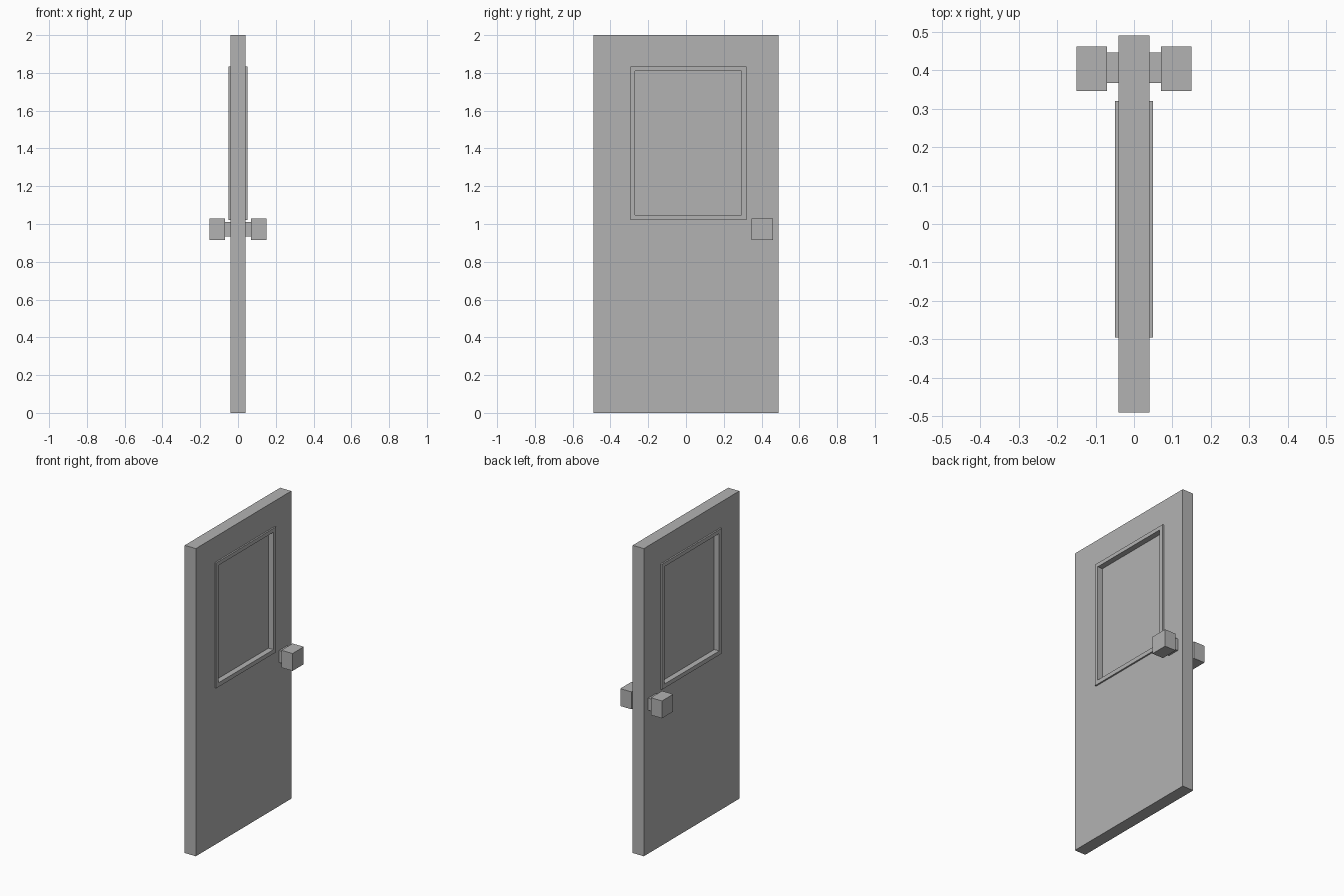
import bpy
import bmesh

default = bpy.data.objects.get("Cube")
if default:
    bpy.data.objects.remove(default, do_unlink=True)

# Single flat grey
GREY = (0.45, 0.45, 0.45, 1.0)
grey = bpy.data.materials.new("grey_paint")
grey.use_nodes = True
grey.diffuse_color = GREY
bsdf = next(n for n in grey.node_tree.nodes if n.type == 'BSDF_PRINCIPLED')
bsdf.inputs["Base Color"].default_value = GREY


def finish(name, bm):
    bmesh.ops.recalc_face_normals(bm, faces=bm.faces[:])
    mesh = bpy.data.meshes.new(name)
    bm.to_mesh(mesh)
    bm.free()
    mesh.materials.append(grey)
    obj = bpy.data.objects.new(name, mesh)
    bpy.context.collection.objects.link(obj)
    return obj


def corners(bm, x, rect):
    y0, y1, z0, z1 = rect
    return [bm.verts.new((x, y, z)) for y, z in ((y0, z0), (y1, z0), (y1, z1), (y0, z1))]


def extrude_x(bm, depth):
    """Extrude every face along x into a solid."""
    result = bmesh.ops.extrude_face_region(bm, geom=bm.faces[:], use_keep_orig=True)
    moved = [g for g in result["geom"] if isinstance(g, bmesh.types.BMVert)]
    bmesh.ops.translate(bm, verts=moved, vec=(depth, 0, 0))


def box(name, x0, x1, rect):
    bm = bmesh.new()
    bm.faces.new(corners(bm, x0, rect))
    extrude_x(bm, x1 - x0)
    return finish(name, bm)


def ring(name, half, outer, inner):
    """Rectangular plate with a rectangular opening through it."""
    bm = bmesh.new()
    a, b = corners(bm, -half, outer), corners(bm, -half, inner)
    for i in range(4):
        j = (i + 1) % 4
        bm.faces.new((a[i], a[j], b[j], b[i]))
    extrude_x(bm, 2 * half)
    return finish(name, bm)


# Rectangles as y min, y max, z min, z max
door = (-0.49, 0.49, 0.0, 2.0)
frame = (-0.295, 0.32, 1.02, 1.835)
opening = (-0.27, 0.293, 1.047, 1.81)
neck = (0.366, 0.446, 0.933, 1.011)
knob = (0.346, 0.461, 0.915, 1.028)

# Door leaf, raised window frame and recessed pane
ring("door_slab", 0.04, door, frame)
ring("window_frame", 0.05, frame, opening)
box("window_pane", -0.014, 0.014, opening)

# Square knob and neck on both faces
for side, s in (("left", 1), ("right", -1)):
    box(f"{side}_knob_neck", s * 0.04, s * 0.07, neck)
    box(f"{side}_knob", s * 0.07, s * 0.15, knob)
